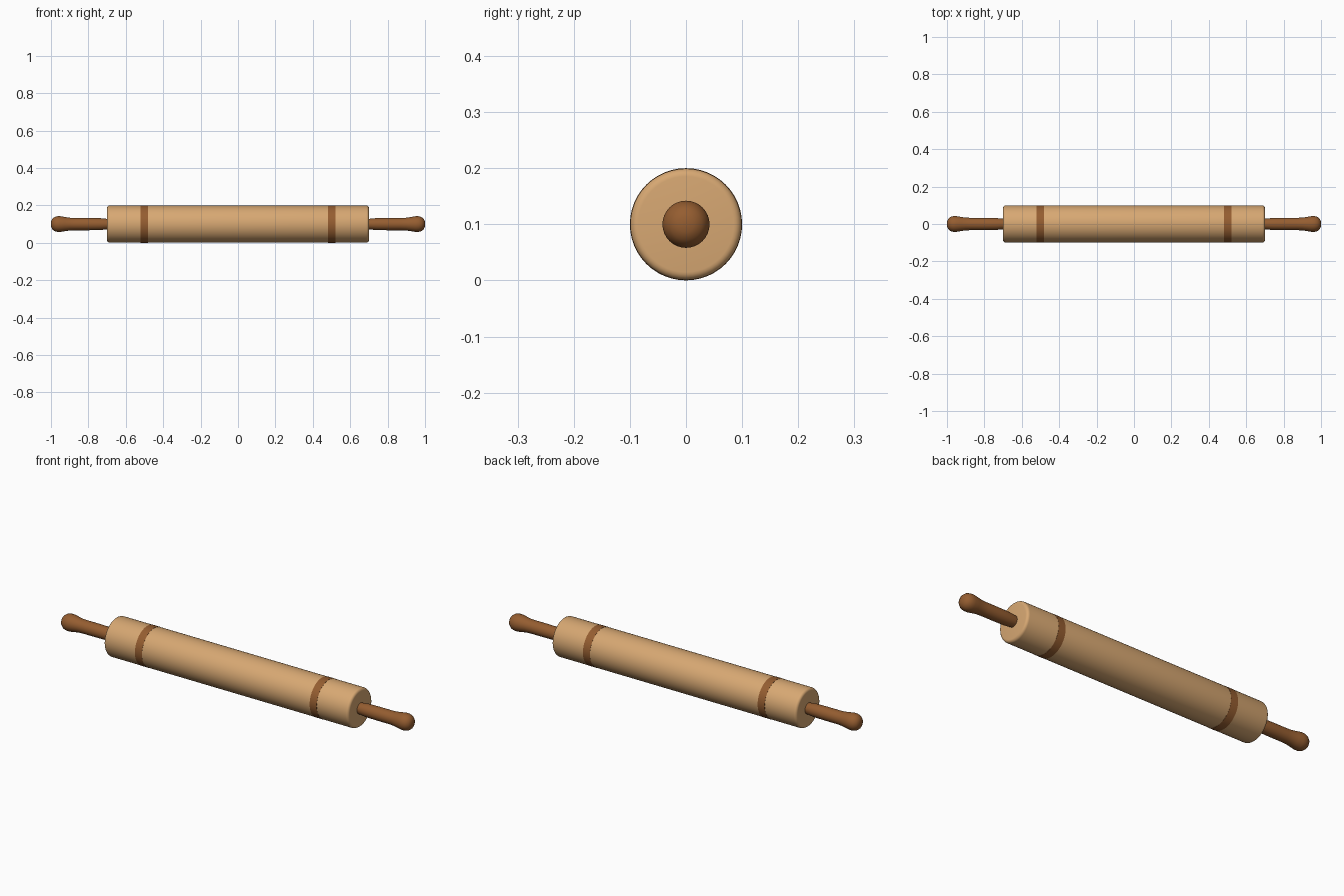
import bpy, bmesh, math

cube = bpy.data.objects.get("Cube")
if cube:
    bpy.data.objects.remove(cube, do_unlink=True)

AXIS_Z = 0.1
SIDES = 48


def material(name, rgb):
    m = bpy.data.materials.new(name)
    m.use_nodes = True
    color = (*rgb, 1)
    m.diffuse_color = color
    bsdf = next(n for n in m.node_tree.nodes if n.type == 'BSDF_PRINCIPLED')
    bsdf.inputs["Base Color"].default_value = color
    bsdf.inputs["Roughness"].default_value = 0.6
    return m


def lathe(name, profile, mat, sides=SIDES):
    """Turn (x, radius) points around the long axis; radius 0 closes an end."""
    bm = bmesh.new()
    rings = []
    for x, r in profile:
        if r == 0:
            rings.append([bm.verts.new((x, 0, 0))] * sides)
        else:
            angles = [math.tau * i / sides for i in range(sides)]
            rings.append([bm.verts.new((x, r * math.cos(a), r * math.sin(a))) for a in angles])
    for a, b in zip(rings, rings[1:]):
        for i in range(sides):
            j = (i + 1) % sides
            bm.faces.new(list(dict.fromkeys((a[i], a[j], b[j], b[i]))))
    bmesh.ops.recalc_face_normals(bm, faces=bm.faces)
    mesh = bpy.data.meshes.new(name)
    bm.to_mesh(mesh)
    bm.free()
    mesh.materials.append(mat)
    obj = bpy.data.objects.new(name, mesh)
    obj.location.z = AXIS_Z
    bpy.context.collection.objects.link(obj)
    bpy.ops.object.select_all(action='DESELECT')
    obj.select_set(True)
    bpy.context.view_layer.objects.active = obj
    bpy.ops.object.shade_smooth_by_angle(angle=math.radians(40))
    return obj


light_wood = material("light wood", (0.68, 0.39, 0.17))
dark_wood = material("dark wood", (0.30, 0.11, 0.03))

# Roller barrel with rounded rims
R, HALF, BEVEL = 0.0993, 0.7, 0.014
rim = [(HALF - BEVEL + BEVEL * math.sin(t), R - BEVEL + BEVEL * math.cos(t))
       for t in (math.pi / 2 * i / 5 for i in range(6))]
right_half = rim + [(HALF, 0)]
lathe("roller", [(-x, r) for x, r in reversed(right_half)] + right_half, light_wood)

# Handle profile: neck, gently swelling grip, rounded knob
handle = [(0.69, 0), (0.69, 0.027), (0.71, 0.029), (0.74, 0.032), (0.8, 0.033),
          (0.87, 0.033), (0.9, 0.034), (0.925, 0.038), (0.95, 0.042), (0.965, 0.042),
          (0.98, 0.038), (0.993, 0.028), (0.999, 0.014), (1.0, 0)]

for side, s in (("left", 1), ("right", -1)):
    lathe(side + "_handle", [(s * x, r) for x, r in handle], dark_wood, 32)
    # Thin painted band around the barrel
    band = [(0.48, R - 0.003), (0.48, 0.1), (0.52, 0.1), (0.52, R - 0.003)]
    lathe(side + "_band", [(s * x, r) for x, r in band], dark_wood)
